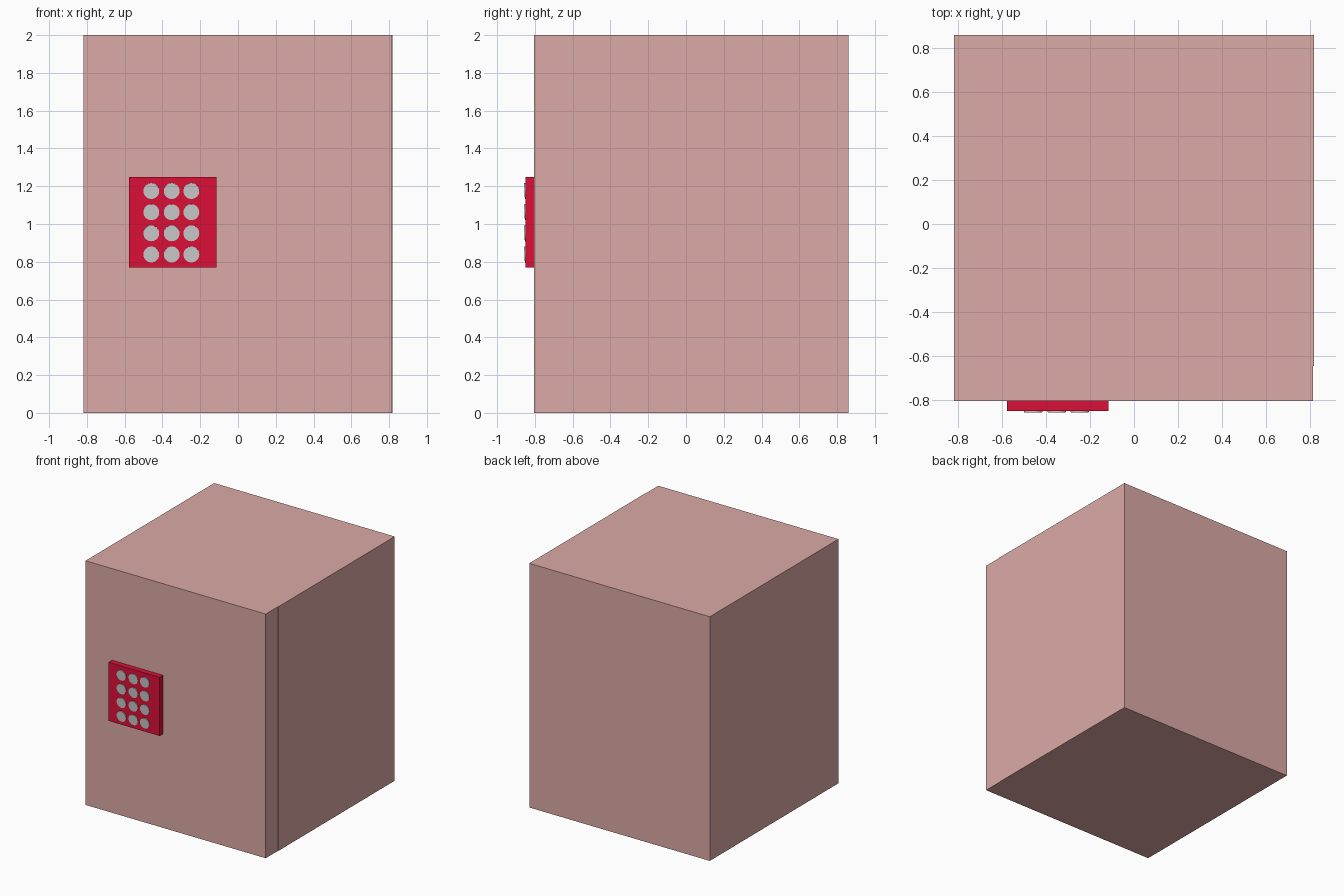
import bpy
import math

if "Cube" in bpy.data.objects:
    bpy.data.objects.remove(bpy.data.objects["Cube"])


def material(name, color):
    m = bpy.data.materials.new(name)
    m.diffuse_color = color
    m.use_nodes = True
    m.node_tree.nodes["Principled BSDF"].inputs["Base Color"].default_value = m.diffuse_color
    return m


def box(name, x0, x1, y0, y1, z0, z1, mat):
    bpy.ops.mesh.primitive_cube_add(
        size=1, location=((x0 + x1) / 2, (y0 + y1) / 2, (z0 + z1) / 2))
    ob = bpy.context.object
    ob.name = name
    ob.scale = (x1 - x0, y1 - y0, z1 - z0)
    bpy.ops.object.transform_apply(location=False, rotation=False, scale=True)
    ob.data.materials.append(mat)
    return ob


pink = material("pink_paint", (0.71, 0.40, 0.38, 1))
red = material("red_plastic", (0.72, 0.005, 0.04, 1))

# Safe body and the thick door flush with its front
box("safe_body", -0.818, 0.818, -0.645, 0.86, 0, 2, pink)
box("safe_door", -0.818, 0.815, -0.805, -0.645, 0, 2, pink)

# Keypad plate on the door
box("keypad_plate", -0.577, -0.115, -0.85, -0.805, 0.77, 1.25, red)

# Round buttons, tilted slightly so their lower edge stands proud
for row, z in enumerate((1.175, 1.063, 0.951, 0.839)):
    for col, x in enumerate((-0.459, -0.351, -0.247)):
        bpy.ops.mesh.primitive_cylinder_add(
            vertices=32, radius=0.042, depth=0.02, location=(x, -0.8455, z),
            rotation=(math.radians(93), 0, 0))
        button = bpy.context.object
        button.name = f"keypad_button_{row}_{col}"
        bpy.ops.object.shade_smooth_by_angle()
